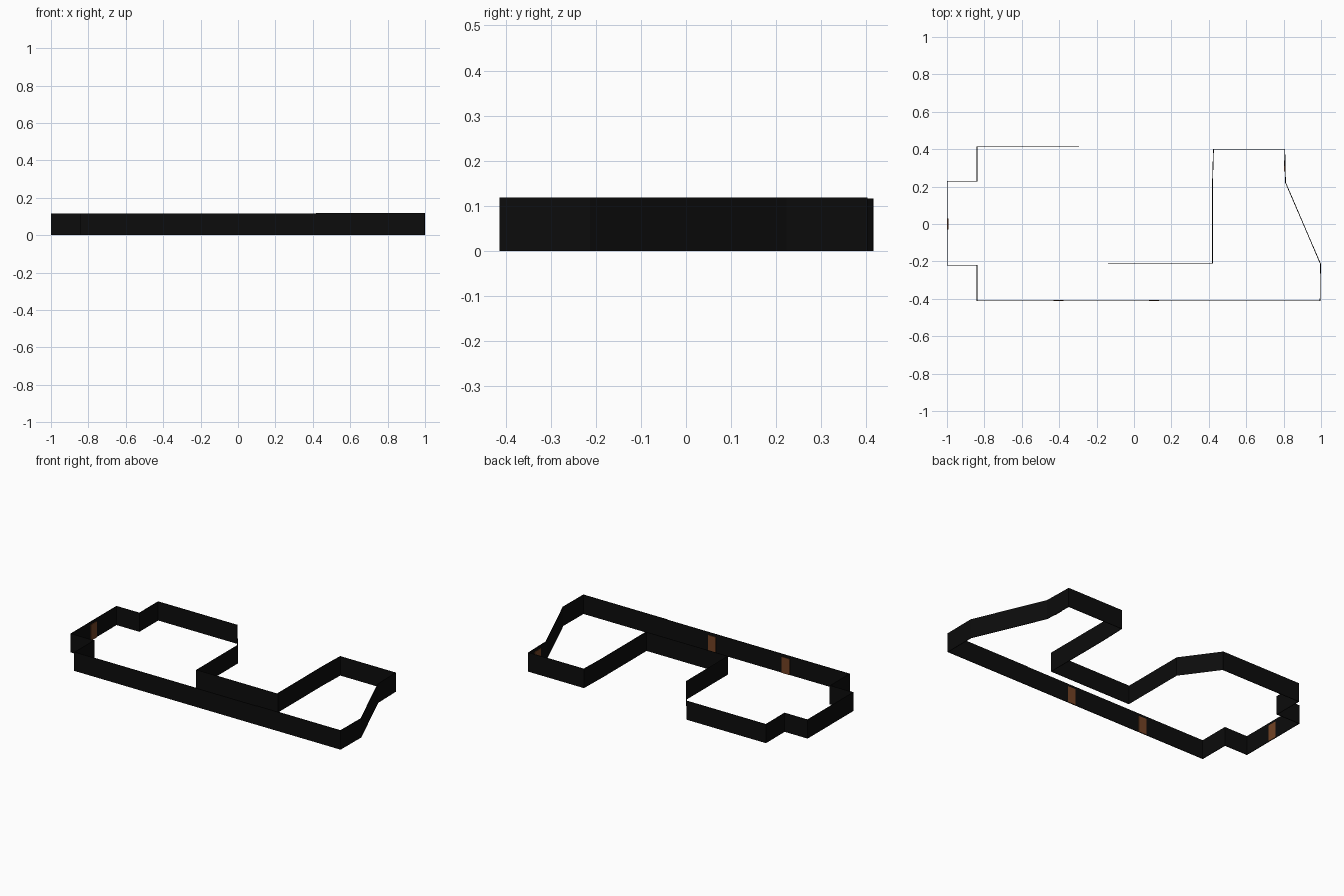
import bpy, bmesh
from mathutils import Vector

if "Cube" in bpy.data.objects:
    bpy.data.objects.remove(bpy.data.objects["Cube"])

def material(name, rgb):
    m = bpy.data.materials.new(name)
    m.diffuse_color = (*rgb, 1)
    m.use_nodes = True
    m.node_tree.nodes["Principled BSDF"].inputs["Base Color"].default_value = m.diffuse_color
    return m

BLACK = material("black wall", (0.0035, 0.0035, 0.0035))
BROWN = material("brown door", (0.17, 0.055, 0.018))

def add_object(name, bm, mat):
    me = bpy.data.meshes.new(name)
    bm.to_mesh(me)
    bm.free()
    me.materials.append(mat)
    ob = bpy.data.objects.new(name, me)
    bpy.context.collection.objects.link(ob)
    return ob

def wall(name, path, height, thickness=0.004):
    """Upright ribbon following a floor-plan path."""
    bm = bmesh.new()
    low = [bm.verts.new((x, y, 0)) for x, y in path]
    high = [bm.verts.new((x, y, height)) for x, y in path]
    for i in range(len(path) - 1):
        bm.faces.new((low[i], low[i + 1], high[i + 1], high[i]))
    ob = add_object(name, bm, BLACK)
    if thickness:
        mod = ob.modifiers.new("thickness", 'SOLIDIFY')
        mod.thickness = thickness
        mod.offset = 0
        mod.use_even_offset = True
    return ob

def door(name, centre, normal, width=0.054, height=0.1, depth=0.003):
    """Thin plate on the inner side of a wall."""
    n = Vector((*normal, 0))
    side = Vector((-n.y, n.x, 0))
    bm = bmesh.new()
    bmesh.ops.create_cube(bm, size=1)
    c = Vector((*centre, height / 2)) + n * (0.002 + depth / 2)
    for v in bm.verts:
        p = v.co.copy()
        v.co = c + side * p.x * width + n * p.y * depth + Vector((0, 0, p.z * height))
    bmesh.ops.recalc_face_normals(bm, faces=bm.faces)
    add_object(name, bm, BROWN)

FRONT = -0.411

# Long front wall and stepped left end, up to the back wall
wall("front_and_left_wall", [(0.42, FRONT), (-0.84, FRONT), (-0.84, -0.22), (-0.998, -0.22),
                             (-0.998, 0.228), (-0.84, 0.228), (-0.84, 0.413), (-0.295, 0.413)], 0.117)
# Angled corner leading down to the corridor
wall("corner_wall", [(-0.295, 0.413), (-0.14, 0.2), (-0.14, -0.21)], 0.117, 0)
wall("corridor_wall", [(-0.14, -0.21), (0.42, -0.21)], 0.117, 0.003)
# Right-hand room with the slanted outer side
wall("right_room_wall", [(0.42, -0.21), (0.42, 0.23), (0.425, 0.4), (0.806, 0.4), (0.81, 0.222),
                         (0.997, -0.213), (0.995, FRONT), (0.42, FRONT)], 0.119)

# Doors facing the inside
door("front_door_right", (0.107, FRONT), (0, 1))
door("front_door_left", (-0.403, FRONT), (0, 1))
door("left_end_door", (-0.998, 0.0), (1, 0), 0.06)
door("right_room_door", (0.808, 0.31), (-1, 0), 0.06)
